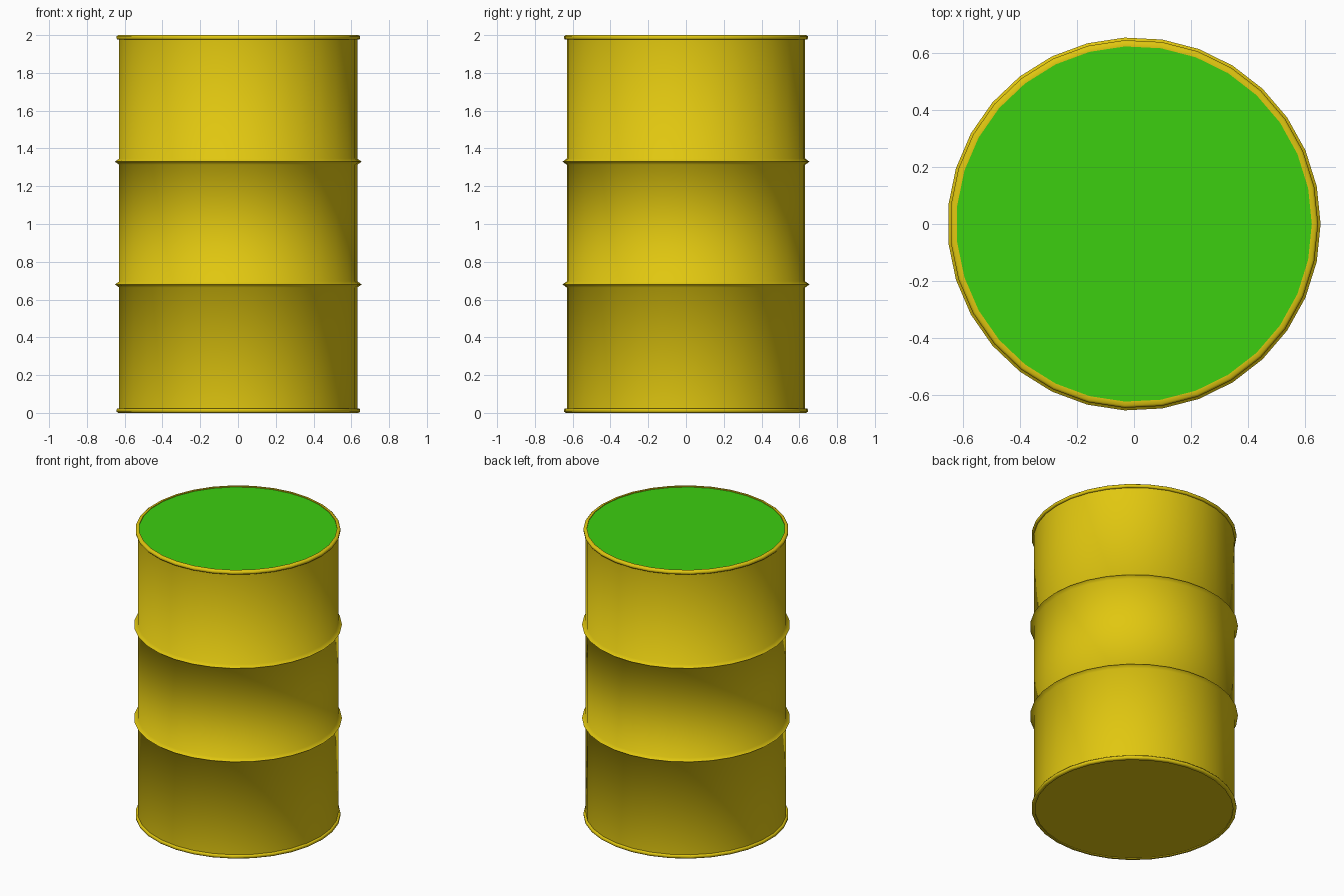
import bpy, math

SIDES = 31
RADIUS = 0.632      # drum wall
RIB = 0.655         # swaged hoops
RIM = 0.646         # end rims
INNER = 0.624       # inside edge of the rims

old = bpy.data.objects.get("Cube")
if old:
    bpy.data.objects.remove(old, do_unlink=True)


def material(name, color):
    mat = bpy.data.materials.new(name)
    mat.use_nodes = True
    mat.diffuse_color = color
    mat.node_tree.nodes["Principled BSDF"].inputs["Base Color"].default_value = color
    return mat


def lathe(name, profile, mat, closed_ends=False):
    """Spin an (r, z) profile, listed bottom to top, around the z axis."""
    verts, faces = [], []
    for r, z in profile:
        for i in range(SIDES):
            a = math.tau * i / SIDES
            verts.append((r * math.cos(a), r * math.sin(a), z))
    for k in range(len(profile) - 1):
        for i in range(SIDES):
            j = (i + 1) % SIDES
            low, high = k * SIDES, (k + 1) * SIDES
            faces.append((low + i, low + j, high + j, high + i))
    if closed_ends:
        faces.append(tuple(reversed(range(SIDES))))
        faces.append(tuple(range(len(verts) - SIDES, len(verts))))
    mesh = bpy.data.meshes.new(name)
    mesh.from_pydata(verts, [], faces)
    mesh.materials.append(mat)
    obj = bpy.data.objects.new(name, mesh)
    bpy.context.collection.objects.link(obj)
    bpy.ops.object.select_all(action="DESELECT")
    obj.select_set(True)
    bpy.context.view_layer.objects.active = obj
    bpy.ops.object.shade_smooth_by_angle(angle=math.radians(60))
    return obj


yellow = material("drum_yellow", (0.75, 0.57, 0.005, 1))
green = material("lid_green", (0.045, 0.62, 0.005, 1))

# Lower rim, wall with two ridged hoops, upper rim
rim = [(INNER, 0.008), (INNER, 0), (RIM - 0.008, 0), (RIM, 0.006),
       (RIM, 0.018), (RIM - 0.004, 0.024), (RADIUS, 0.024)]
hoops = []
for z in (0.68, 1.33):
    hoops += [(RADIUS, z - 0.016), (RIB, z), (RADIUS, z + 0.016)]
top_rim = [(r, 2 - z) for r, z in reversed(rim)]
lathe("drum_shell", rim + hoops + top_rim, yellow)

# Slightly sunken end plates
lathe("drum_base", [(INNER, 0.006), (INNER, 0.012)], yellow, True)
lathe("drum_lid", [(INNER, 1.988), (INNER, 1.995)], green, True)
